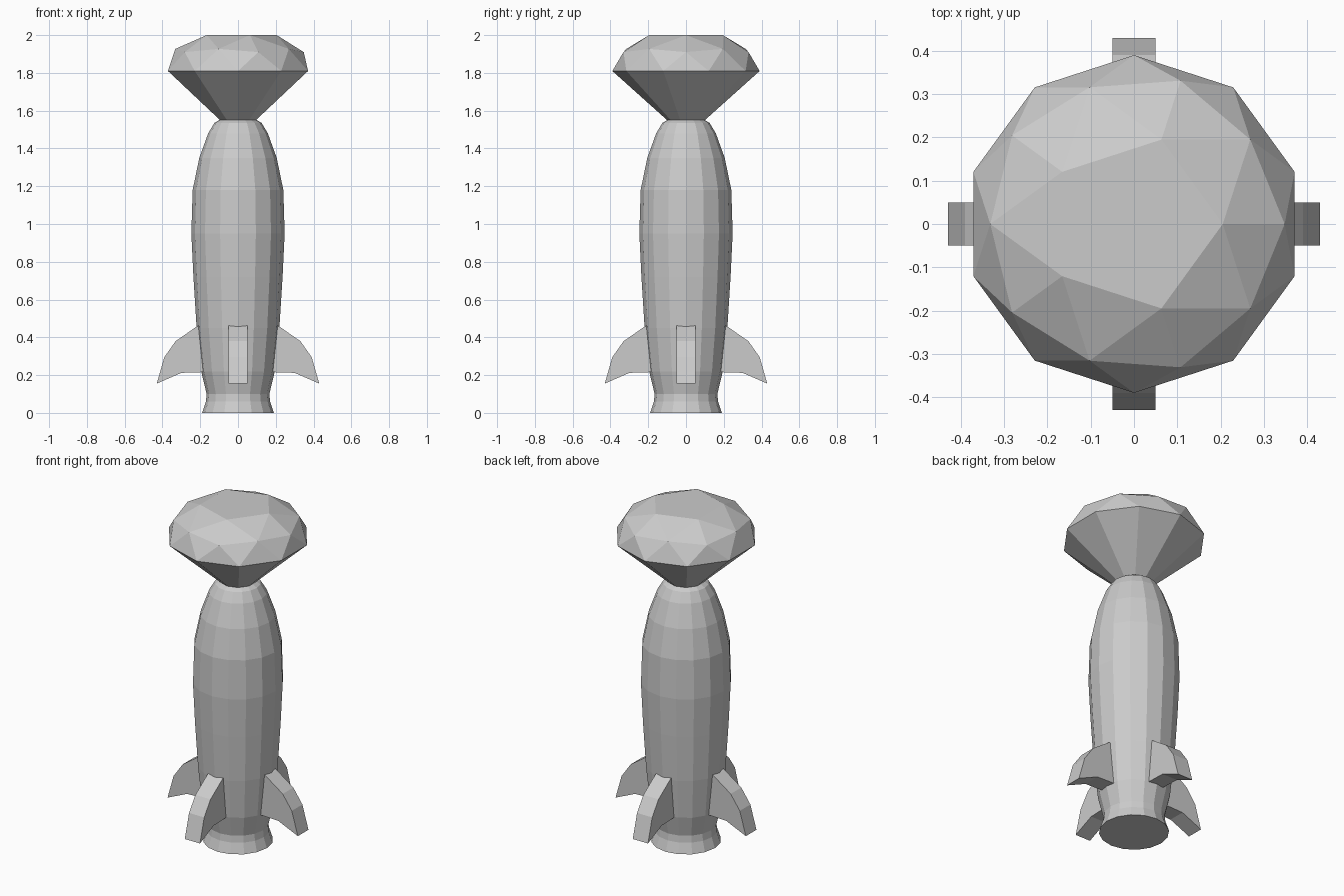
import bpy, bmesh
from math import sin, cos, pi, radians

if "Cube" in bpy.data.objects:
    bpy.data.objects.remove(bpy.data.objects["Cube"])


def make(name, verts, faces):
    mesh = bpy.data.meshes.new(name)
    mesh.from_pydata(verts, [], faces)
    bm = bmesh.new()
    bm.from_mesh(mesh)
    bmesh.ops.recalc_face_normals(bm, faces=bm.faces)
    bm.to_mesh(mesh)
    bm.free()
    obj = bpy.data.objects.new(name, mesh)
    bpy.context.collection.objects.link(obj)
    return obj


def ring(n, r, z, start=0.0):
    return [(r * cos(radians(start) + 2 * pi * i / n),
             r * sin(radians(start) + 2 * pi * i / n), z) for i in range(n)]


# Body: lathed 16-sided hull with a flared nozzle foot
N = 16
profile = [(0.19, 0), (0.17, 0.06), (0.166, 0.10), (0.195, 0.22), (0.219, 0.45),
           (0.236, 0.72), (0.247, 0.95), (0.24, 1.18), (0.205, 1.35),
           (0.158, 1.48), (0.125, 1.535), (0.10, 1.55)]
verts = [v for r, z in profile for v in ring(N, r, z)]
faces = [(k * N + i, k * N + (i + 1) % N, (k + 1) * N + (i + 1) % N, (k + 1) * N + i)
         for k in range(len(profile) - 1) for i in range(N)]
faces += [tuple(range(N)), tuple(range(len(verts) - N, len(verts)))]
make("body", verts, faces)

# Gem head: faceted crown (pentagon table, two staggered rings, girdle) over a cone
verts = (ring(5, 0.205, 2.0) + ring(5, 0.348, 1.91) + ring(5, 0.332, 1.927, 36)
         + ring(10, 0.39, 1.81, 18) + ring(10, 0.10, 1.55, 18))
faces = [(0, 1, 2, 3, 4), tuple(range(25, 35))]
for i in range(5):
    j = (i + 1) % 5
    table, table2, main, main2, mid = i, j, 5 + i, 5 + j, 10 + i
    before, after, nxt = 15 + (2 * i - 1) % 10, 15 + 2 * i, 15 + 2 * i + 1
    faces += [(table, mid, table2), (table, main, mid), (table2, mid, main2),
              (main, before, after), (main, after, mid),
              (mid, after, nxt), (mid, nxt, main2)]
for i in range(10):
    j = (i + 1) % 10
    faces.append((15 + i, 25 + i, 25 + j, 15 + j))
make("gem_head", verts, faces)

# Fins: four swept slabs around the foot
outline = [(0.17, 0.485), (0.222, 0.455), (0.33, 0.38), (0.39, 0.295), (0.43, 0.155),
           (0.30, 0.212), (0.17, 0.216)]
n = len(outline)
for k, side in enumerate(("right", "back", "left", "front")):
    verts = [(x, y, z) for y in (-0.05, 0.05) for x, z in outline]
    faces = [tuple(range(n)), tuple(range(n, 2 * n))]
    faces += [(i, (i + 1) % n, n + (i + 1) % n, n + i) for i in range(n)]
    fin = make(side + "_fin", verts, faces)
    fin.rotation_euler.z = k * pi / 2
